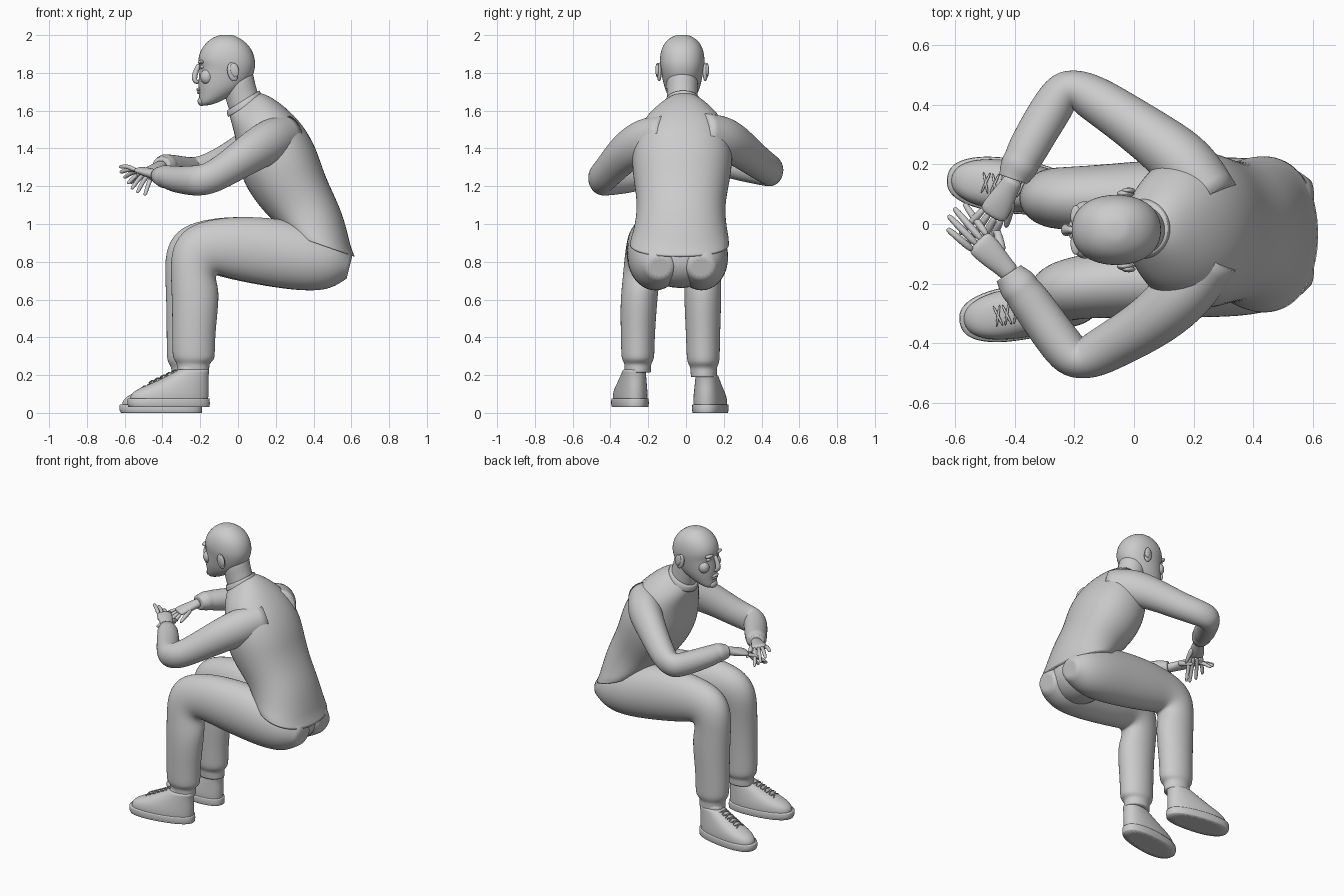
import bpy, bmesh
from math import cos, sin, pi, radians, copysign
from mathutils import Vector as V, Matrix


def finish(name, bm, levels=2):
    bmesh.ops.recalc_face_normals(bm, faces=bm.faces)
    me = bpy.data.meshes.new(name)
    bm.to_mesh(me)
    bm.free()
    for p in me.polygons:
        p.use_smooth = True
    ob = bpy.data.objects.new(name, me)
    bpy.context.collection.objects.link(ob)
    if levels:
        m = ob.modifiers.new("smooth", 'SUBSURF')
        m.levels = m.render_levels = levels
    return ob


def skin(name, rings, n=16, power=2.0, sharp=False, levels=2):
    """Join rings given as (centre, axis a, axis b); sharp keeps the end rims crisp."""
    bm = bmesh.new()
    loops = []
    for c, a, b in rings:
        vs = []
        for i in range(n):
            t = 2 * pi * i / n
            ca, sa = (copysign(abs(f) ** (2 / power), f) for f in (cos(t), sin(t)))
            vs.append(bm.verts.new(c + a * ca + b * sa))
        loops.append(vs)
    for p, q in zip(loops, loops[1:]):
        for i in range(n):
            j = (i + 1) % n
            bm.faces.new((p[i], p[j], q[j], q[i]))
    caps = [bm.faces.new(loops[0]), bm.faces.new(loops[-1])]
    if sharp:
        lay = bm.edges.layers.float.new("crease_edge")
        for f in caps:
            for e in f.edges:
                e[lay] = 1.0
    return finish(name, bm, levels)


def slices(name, rows, cy, **kw):
    """Rows are front x, front z, back x, back z, half width, in the side profile."""
    rings = []
    for k, (fx, fz, bx, bz, hw) in enumerate(rows):
        y = cy(k / (len(rows) - 1)) if callable(cy) else cy
        rings.append((V(((fx + bx) / 2, y, (fz + bz) / 2)),
                      V(((fx - bx) / 2, 0, (fz - bz) / 2)), V((0, hw, 0))))
    return skin(name, rings, **kw)


def tube(name, rows, ref=(0, 0, 1), **kw):
    """Rows are x, y, z, radius along ref, radius across."""
    pts = [V(r[:3]) for r in rows]
    rings = []
    for i, r in enumerate(rows):
        t = (pts[min(i + 1, len(pts) - 1)] - pts[max(i - 1, 0)]).normalized()
        a = V(ref)
        a = (a - t * a.dot(t)).normalized()
        rings.append((pts[i], a * r[3], t.cross(a) * r[4]))
    return skin(name, rings, **kw)


def ball(name, loc, size, rot=0):
    bm = bmesh.new()
    m = Matrix.Translation(loc) @ Matrix.Rotation(rot, 4, 'Y') @ Matrix.Diagonal((*size, 1))
    bmesh.ops.create_uvsphere(bm, u_segments=32, v_segments=16, radius=1, matrix=m)
    return finish(name, bm, 0)


# Head and neck
HY = -0.02
slices("head", [
    (-.19, 1.622, -.12, 1.635, .035), (-.208, 1.637, -.05, 1.67, .062), (-.207, 1.68, .02, 1.71, .085),
    (-.212, 1.72, .06, 1.75, .10), (-.212, 1.78, .085, 1.79, .11), (-.203, 1.83, .094, 1.83, .118),
    (-.217, 1.865, .095, 1.865, .122), (-.203, 1.92, .08, 1.92, .116), (-.165, 1.967, .04, 1.967, .092),
    (-.125, 1.992, -.005, 1.992, .055), (-.09, 2.002, -.03, 2.002, .025)], HY, power=2.2)
slices("neck", [
    (-.03, 1.55, .13, 1.64, .085), (-.055, 1.62, .10, 1.71, .082), (-.075, 1.69, .085, 1.78, .085),
    (-.09, 1.74, .075, 1.83, .085)], HY)
tube("nose", [(-.205, HY, 1.85, .012, .012), (-.222, HY, 1.81, .014, .013), (-.233, HY, 1.775, .017, .02),
              (-.226, HY, 1.752, .014, .022), (-.205, HY, 1.748, .008, .016)], ref=(1, 0, 0.01))
ball("upper_lip", (-.207, HY, 1.712), (.014, .032, .009))
ball("lower_lip", (-.204, HY, 1.697), (.014, .028, .009))
ball("chin", (-.192, HY, 1.65), (.022, .035, .025))
for s, side in ((-1, "left"), (1, "right")):
    ball(side + "_ear", (-.028, HY + s * .122, 1.805), (.028, .014, .05), radians(-12))
    ball(side + "_ear_rim", (-.018, HY + s * .132, 1.815), (.022, .010, .038), radians(-12))
    ball(side + "_brow", (-.195, HY + s * .045, 1.857), (.018, .038, .011))
    ball(side + "_eye", (-.187, HY + s * .045, 1.832), (.014, .02, .012))
    ball(side + "_cheek", (-.165, HY + s * .062, 1.78), (.035, .034, .04))

# Sweatshirt body and collar
slices("sweatshirt", [
    (-.045, 1.585, .115, 1.695, .092), (-.045, 1.56, .16, 1.685, .125), (-.03, 1.51, .25, 1.625, .20),
    (-.01, 1.42, .35, 1.525, .255), (-.005, 1.30, .42, 1.40, .275), (.045, 1.18, .455, 1.28, .26),
    (.12, 1.08, .505, 1.17, .24), (.17, 1.03, .555, 1.06, .24), (.21, .99, .59, .93, .255),
    (.235, .97, .60, .88, .265), (.25, .955, .622, .825, .268)],
    lambda t: -.01 - .025 * t, power=2.2, sharp=True)
slices("collar", [(-.055, 1.565, .128, 1.678, .104), (-.062, 1.585, .122, 1.70, .10),
                  (-.06, 1.60, .115, 1.708, .093)], -.015, sharp=True)

# Trousers: seat and one leg profile used twice
ball("trouser_seat", (.40, -.03, .83), (.19, .235, .165), radians(20))
LEG = [
    (.605, .83, .575, .71, .07), (.555, .93, .49, .65, .125), (.42, .99, .37, .64, .148),
    (.25, 1.03, .20, .66, .14), (.05, 1.045, .02, .695, .13), (-.12, 1.035, -.075, .72, .115),
    (-.28, .99, -.11, .735, .108), (-.355, .88, -.118, .71, .104), (-.36, .75, -.10, .66, .10),
    (-.352, .6, -.10, .58, .10), (-.35, .42, -.118, .42, .092), (-.35, .32, -.12, .32, .09),
    (-.345, .285, -.122, .28, .087), (-.325, .262, -.15, .262, .072), (-.325, .24, -.15, .24, .072),
    (-.325, .215, -.15, .215, .07)]
slices("left_trouser_leg", LEG, lambda t: -.14 - .115 * min(1, t * 1.6), sharp=True)
moved = []
for k, (a, b, c, d, w) in enumerate(LEG):
    dx, dz = -.03 * min(1, k / 6), -.025 * max(0, (k - 7) / 8)
    moved.append((a + dx, b + dz, c + dx, d + dz, w))
slices("right_trouser_leg", moved, lambda t: .08 + .015 * t, sharp=True)


# Shoes, modelled with the heel at the origin and the toe along -x
def shoe(side, heel, yaw):
    sole = slices(side + "_sole", [(-.435, 0, 0, 0, .088), (-.445, .02, .003, .02, .093),
                                   (-.44, .045, 0, .045, .09)], 0, n=24, power=2.5, sharp=True)
    upper = slices(side + "_shoe", [
        (-.43, .035, -.005, .035, .085), (-.43, .06, -.003, .06, .087), (-.405, .09, -.002, .09, .084),
        (-.33, .12, -.003, .12, .078), (-.26, .15, -.005, .15, .072), (-.20, .18, -.003, .18, .066),
        (-.175, .195, .0, .195, .064), (-.17, .2, -.01, .2, .055)], 0, power=2.4, sharp=True)
    sock = slices(side + "_sock", [(-.17, .14, -.02, .14, .055), (-.17, .25, -.02, .25, .055)], 0)
    parts = [sole, upper, sock]
    for o in parts[:2]:
        for v in o.data.vertices:
            v.co.y *= .92 - .42 * v.co.x if v.co.x > -.25 else 1.025
    for i in range(5):
        x, z = -.31 + i * .03, .138 + i * .014
        for s in (-1, 1):
            parts.append(tube(side + "_lace", [
                (x - .012, -s * .038, z - .012, .005, .005), (x, 0, z + .006, .005, .005),
                (x + .012, s * .038, z, .005, .005)], n=6, levels=1))
    for o in parts:
        o.location = heel
        o.rotation_euler.z = yaw


shoe("left", (-.15, -.26, .03), radians(9))
shoe("right", (-.19, .10, 0), radians(-7))

# Sleeves with gathered cuffs
tube("left_sleeve", [
    (.26, -.10, 1.47, .11, .10), (.18, -.22, 1.445, .125, .11), (.07, -.325, 1.38, .108, .095),
    (-.06, -.40, 1.29, .09, .083), (-.15, -.45, 1.24, .086, .078), (-.205, -.45, 1.23, .083, .078),
    (-.25, -.40, 1.23, .08, .075), (-.32, -.30, 1.235, .072, .072), (-.36, -.245, 1.245, .066, .07),
    (-.375, -.225, 1.25, .061, .064), (-.39, -.205, 1.25, .064, .068), (-.41, -.18, 1.255, .05, .056),
    (-.42, -.165, 1.255, .047, .05)], sharp=True)
tube("right_sleeve", [
    (.26, .08, 1.48, .11, .10), (.18, .20, 1.455, .125, .11), (.07, .285, 1.405, .105, .095),
    (-.06, .375, 1.33, .09, .083), (-.17, .445, 1.285, .083, .078), (-.23, .455, 1.275, .08, .076),
    (-.27, .40, 1.28, .076, .073), (-.33, .30, 1.295, .07, .07), (-.365, .235, 1.305, .065, .068),
    (-.375, .215, 1.31, .059, .062), (-.385, .195, 1.31, .063, .066), (-.40, .165, 1.31, .05, .056),
    (-.405, .15, 1.31, .047, .05)], sharp=True)


# Hands: palm, four fingers, thumb
def hand(side, wrist, knuckle, tips, thumb):
    w, k = V(wrist), V(knuckle)
    d = (k - w).normalized()
    across = d.cross(V((0, 0, 1))).normalized()
    if across.x > 0:
        across = -across
    rows = [(*(w - d * .03), .03, .036), (*w, .027, .034), (*w.lerp(k, .45), .026, .045),
            (*w.lerp(k, .85), .022, .05), (*(k + d * .008), .016, .046)]
    tube(side + "_palm", rows)
    for i, tip in enumerate(tips):
        b, t = k + across * (.034 - .0225 * i), V(tip)
        mid = b.lerp(t, .5) + V((0, 0, .012))
        tube(side + "_finger", [(*(b - d * .01), .014, .014), (*mid, .0125, .0125),
                                (*b.lerp(t, .85), .011, .011), (*t, .008, .008)], n=10)
    b, t = w.lerp(k, .35) - across * .03, V(thumb)
    tube(side + "_thumb", [(*b, .02, .018), (*b.lerp(t, .5), .015, .015), (*t, .009, .009)], n=10)


hand("left", (-.43, -.15, 1.26), (-.52, -.06, 1.285),
     [(-.628, -.015, 1.305), (-.625, .03, 1.275), (-.605, .055, 1.245), (-.57, .07, 1.215)],
     (-.47, .015, 1.225))
hand("right", (-.415, .13, 1.305), (-.475, .03, 1.275),
     [(-.585, -.035, 1.215), (-.565, -.075, 1.185), (-.535, -.10, 1.165), (-.495, -.085, 1.15)],
     (-.43, -.015, 1.225))
